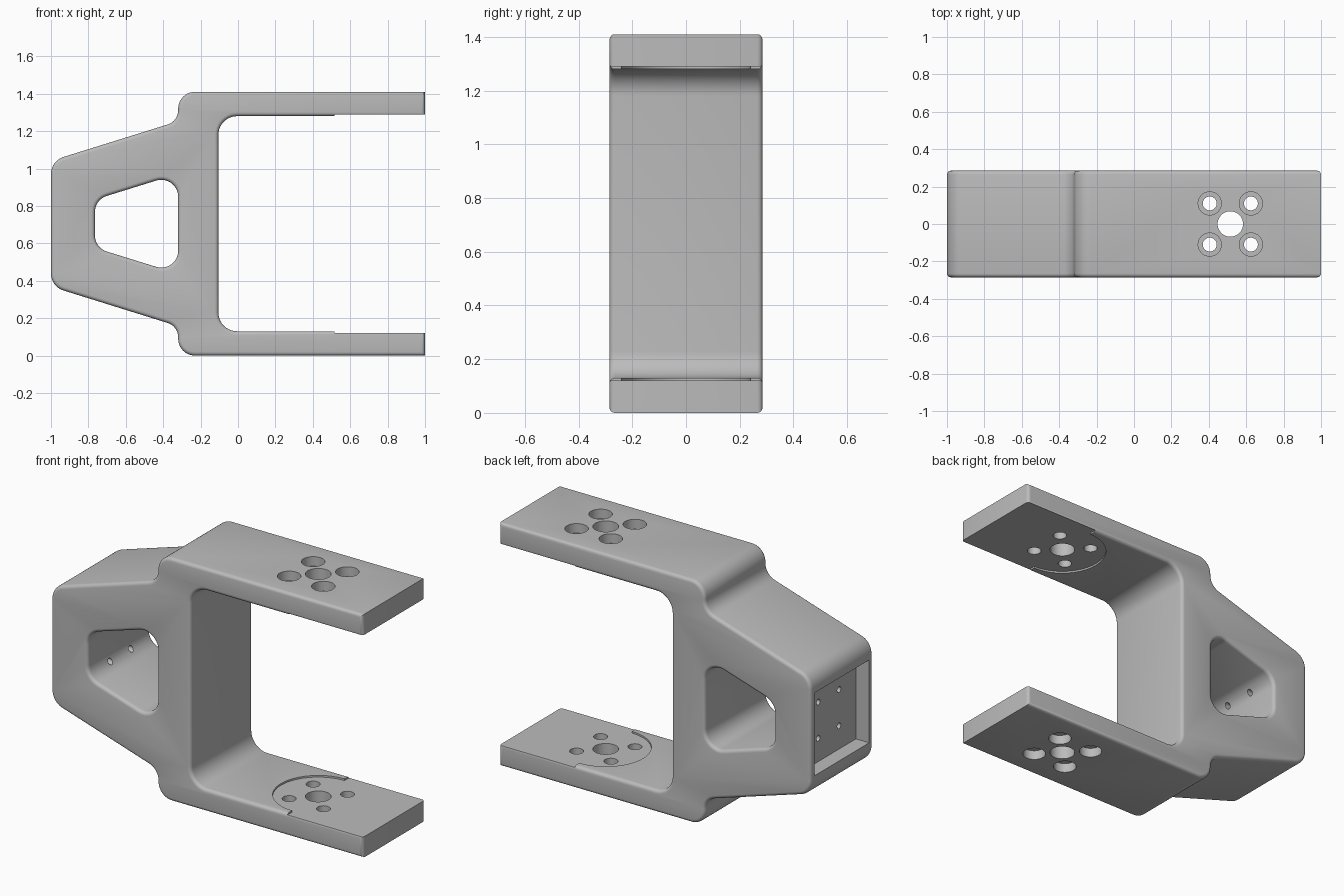
import bpy, bmesh
from math import cos, sin, pi, radians
from mathutils import Vector, Matrix

default = bpy.data.objects.get("Cube")
if default:
    bpy.data.objects.remove(default, do_unlink=True)

MID = 0.705        # height of the symmetry plane
HALF_W = 0.285     # half the width in y
EDGE = 0.02        # rounding of the side edges
PIVOT = 0.515      # x of the bolt pattern


def fillet(corners, steps=10):
    """Round each (x, z, radius) corner of a closed outline."""
    out = []
    for i, (x, z, r) in enumerate(corners):
        p = Vector((x, z))
        if r == 0:
            out.append(p)
            continue
        a = (Vector(corners[i - 1][:2]) - p).normalized()
        b = (Vector(corners[(i + 1) % len(corners)][:2]) - p).normalized()
        half = a.angle(b) / 2
        centre = p + (a + b).normalized() * (r / sin(half))
        start = p + a * (r * cos(half) / sin(half)) - centre
        end = p + b * (r * cos(half) / sin(half)) - centre
        sweep = start.angle_signed(end)
        for k in range(steps + 1):
            t = -sweep * k / steps
            out.append(centre + Matrix.Rotation(t, 2) @ start)
    return out


def mirrored(corners):
    """Complete an upper half outline with its reflection about MID."""
    return corners + [(x, 2 * MID - z, r) for x, z, r in reversed(corners)]


def circle(x, y, r, n=40):
    return [(x + r * cos(2 * pi * i / n), y + r * sin(2 * pi * i / n)) for i in range(n)]


def prism(points, low, high, along_x=False):
    """Closed prism over an outline, along z or along x."""
    bm = bmesh.new()
    face = bm.faces.new([bm.verts.new((p[0], p[1], low)) for p in points])
    top = bmesh.ops.extrude_face_region(bm, geom=[face])["geom"]
    moved = [v for v in top if isinstance(v, bmesh.types.BMVert)]
    bmesh.ops.translate(bm, verts=moved, vec=(0, 0, high - low))
    if along_x:
        for v in bm.verts:
            v.co = Vector((v.co.z, v.co.x, v.co.y))
    bmesh.ops.recalc_face_normals(bm, faces=bm.faces)
    mesh = bpy.data.meshes.new("cutter")
    bm.to_mesh(mesh)
    bm.free()
    obj = bpy.data.objects.new("cutter", mesh)
    bpy.context.collection.objects.link(obj)
    obj.hide_render = True
    return obj


def cut(target, cutter):
    mod = target.modifiers.new("cut", 'BOOLEAN')
    mod.operation = 'DIFFERENCE'
    mod.solver = 'EXACT'
    mod.object = cutter
    bpy.context.view_layer.objects.active = target
    bpy.ops.object.modifier_apply(modifier=mod.name)
    bpy.data.objects.remove(cutter, do_unlink=True)


# Side outline of the fork, with the window through its neck
outline = mirrored([(-0.105, 1.28, 0.1), (1, 1.28, 0), (1, 1.41, 0),
                    (-0.32, 1.41, 0.09), (-0.32, 1.253, 0.08), (-1, 1.041, 0.095)])
window = mirrored([(-0.32, 0.972, 0.09), (-0.765, 0.834, 0.09)])

curve = bpy.data.curves.new("outline", 'CURVE')
curve.dimensions = '2D'
curve.fill_mode = 'BOTH'
curve.extrude = HALF_W - EDGE
curve.bevel_depth = EDGE
curve.bevel_resolution = 3
curve.offset = -EDGE
for loop in (outline, window):
    pts = fillet(loop)
    spline = curve.splines.new('POLY')
    spline.points.add(len(pts) - 1)
    for sp, p in zip(spline.points, pts):
        sp.co = (p.x, p.y, 0, 1)
    spline.use_cyclic_u = True
helper = bpy.data.objects.new("outline", curve)
bpy.context.collection.objects.link(helper)
bpy.context.view_layer.update()
mesh = bpy.data.meshes.new_from_object(
    helper.evaluated_get(bpy.context.evaluated_depsgraph_get()))
bpy.data.objects.remove(helper, do_unlink=True)

# Weld the rounded slab and stand it upright
bm = bmesh.new()
bm.from_mesh(mesh)
bmesh.ops.remove_doubles(bm, verts=bm.verts, dist=0.0002)
bmesh.ops.rotate(bm, verts=bm.verts, cent=(0, 0, 0), matrix=Matrix.Rotation(pi / 2, 3, 'X'))
bmesh.ops.recalc_face_normals(bm, faces=bm.faces)
bm.to_mesh(mesh)
bm.free()
bracket = bpy.data.objects.new("fork_bracket", mesh)
bpy.context.collection.objects.link(bracket)

# Shallow seat on the inner face of each arm, round behind the bolts and open to the tip
arc = [(PIVOT + 0.24 * cos(radians(a)), 0.24 * sin(radians(a))) for a in range(90, 271, 6)]
seat = arc + [(PIVOT, -0.4), (1.2, -0.4), (1.2, 0.4), (PIVOT, 0.4)]
cut(bracket, prism(seat, 0.12, 0.3))
cut(bracket, prism(seat, 1.1, 1.29))

# Centre bore and four counterbored bolt holes through both arms
cut(bracket, prism(circle(PIVOT, 0, 0.068), -0.1, 1.5))
for sx in (-0.11, 0.11):
    for y in (-0.11, 0.11):
        x = PIVOT + sx
        cut(bracket, prism(circle(x, y, 0.037), -0.1, 1.5))
        cut(bracket, prism(circle(x, y, 0.062), -0.1, 0.055))
        cut(bracket, prism(circle(x, y, 0.062), 1.355, 1.5))

# Rectangular pocket in the rear end, with four small screw holes
w, h = 0.25, 0.24
cut(bracket, prism([(-w, MID - h), (w, MID - h), (w, MID + h), (-w, MID + h)],
                   -1.1, -0.915, along_x=True))
for y in (-0.095, 0.095):
    for z in (MID - 0.105, MID + 0.105):
        cut(bracket, prism(circle(y, z, 0.017, 16), -1, -0.7, along_x=True))

# Single grey finish
grey = bpy.data.materials.new("plain_grey")
grey.use_nodes = True
colour = (0.5, 0.5, 0.5, 1)
grey.diffuse_color = colour
grey.node_tree.nodes["Principled BSDF"].inputs["Base Color"].default_value = colour
bracket.data.materials.clear()
bracket.data.materials.append(grey)
for poly in bracket.data.polygons:
    poly.material_index = 0

bpy.ops.object.select_all(action='DESELECT')
bracket.select_set(True)
bpy.context.view_layer.objects.active = bracket
bpy.ops.object.shade_smooth_by_angle(angle=radians(30))
